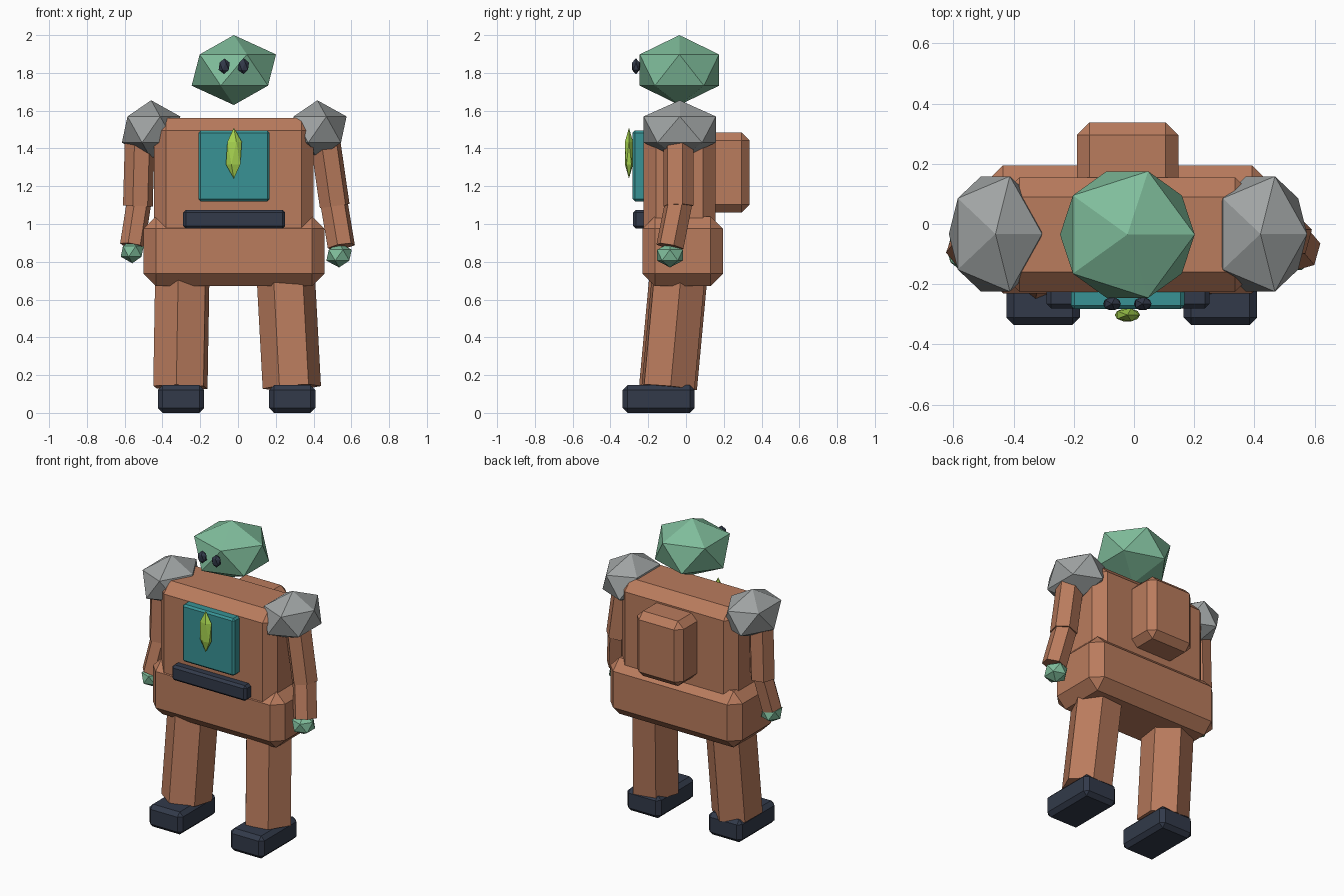
import bpy
import bmesh
from math import radians
from mathutils import Matrix, Vector

cube = bpy.data.objects.get("Cube")
if cube:
    bpy.data.objects.remove(cube, do_unlink=True)


def material(name, rgb):
    mat = bpy.data.materials.new(name)
    mat.use_nodes = True
    mat.diffuse_color = (*rgb, 1)
    mat.node_tree.nodes["Principled BSDF"].inputs["Base Color"].default_value = (*rgb, 1)
    return mat


RUST = material("rust", (0.49, 0.20, 0.11))
TEAL = material("teal", (0.04, 0.29, 0.30))
GREY = material("stone grey", (0.35, 0.37, 0.37))
GREEN = material("soft green", (0.215, 0.51, 0.33))
LIME = material("lime", (0.39, 0.66, 0.08))
DARK = material("dark slate", (0.032, 0.042, 0.068))


def finish(name, bm, mat):
    mesh = bpy.data.meshes.new(name)
    bm.to_mesh(mesh)
    bm.free()
    mesh.materials.append(mat)
    obj = bpy.data.objects.new(name, mesh)
    bpy.context.collection.objects.link(obj)
    return obj


def box(name, low, high, bevel, mat):
    """Chamfered box between two corners."""
    low, high = Vector(low), Vector(high)
    bm = bmesh.new()
    bmesh.ops.create_cube(bm, size=1)
    bmesh.ops.scale(bm, vec=high - low, verts=bm.verts)
    obj = finish(name, bm, mat)
    obj.location = (low + high) / 2
    mod = obj.modifiers.new("Chamfer", "BEVEL")
    mod.width = bevel
    mod.segments = 1
    return obj


def gem(name, centre, radii, mat):
    """Stretched icosahedron."""
    bm = bmesh.new()
    bmesh.ops.create_icosphere(bm, subdivisions=1, radius=1)
    bmesh.ops.scale(bm, vec=radii, verts=bm.verts)
    obj = finish(name, bm, mat)
    obj.location = centre
    return obj


def limb(name, start, end, radius, roll, mat):
    """Six-sided prism between two points."""
    start, end = Vector(start), Vector(end)
    axis = end - start
    turn = Vector((0, 0, 1)).rotation_difference(axis).to_matrix().to_4x4()
    bm = bmesh.new()
    bmesh.ops.create_cone(bm, cap_ends=True, segments=6, radius1=radius,
                          radius2=radius, depth=axis.length)
    bm.transform(turn @ Matrix.Rotation(radians(roll), 4, "Z"))
    obj = finish(name, bm, mat)
    obj.location = (start + end) / 2
    return obj


# Body
box("torso", (-0.445, -0.225, 0.88), (0.40, 0.155, 1.56), 0.065, RUST)
box("pelvis", (-0.50, -0.23, 0.672), (0.457, 0.195, 1.04), 0.065, RUST)
box("backpack", (-0.19, 0.08, 1.06), (0.147, 0.337, 1.485), 0.042, RUST)
box("chest_panel", (-0.21, -0.282, 1.12), (0.167, -0.20, 1.495), 0.012, TEAL)
box("belt", (-0.29, -0.28, 0.975), (0.25, -0.20, 1.075), 0.015, DARK)
gem("chest_gem", (-0.022, -0.302, 1.375), (0.047, 0.025, 0.135), LIME)

# Head
gem("head", (-0.022, -0.035, 1.815), (0.25, 0.247, 0.185), GREEN)
for side, x in (("right", -0.073), ("left", 0.029)):
    gem(side + "_eye", (x, -0.265, 1.835), (0.033, 0.025, 0.042), DARK)

# Shoulders
for side, x in (("right", -0.46), ("left", 0.42)):
    gem(side + "_shoulder", (x, -0.033, 1.50), (0.173, 0.225, 0.155), GREY)

# Arms
limb("right_upper_arm", (-0.53, -0.035, 1.095), (-0.52, -0.035, 1.45), 0.08, -20, RUST)
limb("right_forearm", (-0.56, -0.085, 0.885), (-0.52, -0.035, 1.14), 0.066, -20, RUST)
gem("right_hand", (-0.56, -0.088, 0.855), (0.068, 0.075, 0.063), GREEN)
limb("left_upper_arm", (0.512, -0.04, 1.095), (0.462, -0.04, 1.44), 0.082, -15, RUST)
limb("left_forearm", (0.547, -0.085, 0.88), (0.505, -0.035, 1.13), 0.075, -15, RUST)
gem("left_hand", (0.535, -0.085, 0.835), (0.075, 0.08, 0.065), GREEN)

# Legs and feet
limb("right_leg", (-0.305, -0.095, 0.135), (-0.294, -0.035, 0.78), 0.155, -8, RUST)
limb("left_leg", (0.285, -0.095, 0.135), (0.25, -0.035, 0.78), 0.155, -25, RUST)
for side, x in (("right", -0.302), ("left", 0.287)):
    box(side + "_foot", (x - 0.122, -0.335, 0), (x + 0.122, 0.045, 0.147), 0.025, DARK)
